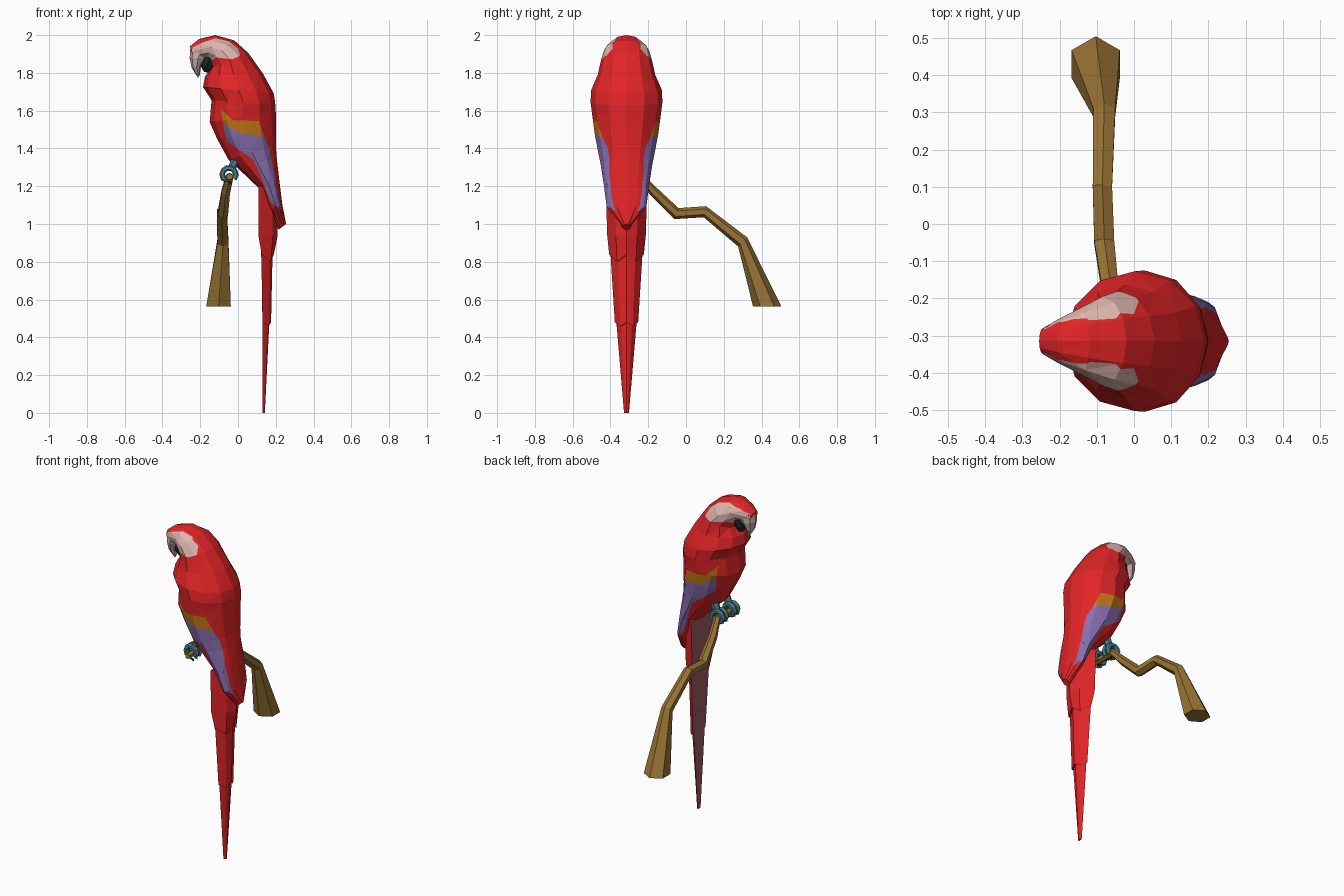
import bpy, bmesh, math
from mathutils import Vector

if "Cube" in bpy.data.objects:
    bpy.data.objects.remove(bpy.data.objects["Cube"])

CY = -0.315  # centre line of the bird


def material(name, *rgb):
    m = bpy.data.materials.new(name)
    m.diffuse_color = (*rgb, 1)
    m.use_nodes = True
    m.node_tree.nodes["Principled BSDF"].inputs["Base Color"].default_value = m.diffuse_color
    return m


RED = material("red feathers", 0.76, 0.018, 0.02)
ORANGE = material("orange band", 0.56, 0.19, 0.008)
PURPLE = material("violet feathers", 0.25, 0.165, 0.44)
PINK = material("pale face", 0.72, 0.46, 0.42)
BONE = material("pale beak", 0.62, 0.46, 0.43)
DARK = material("dark horn", 0.012, 0.025, 0.025)
TEAL = material("blue grey skin", 0.075, 0.22, 0.28)
BROWN = material("brown wood", 0.32, 0.175, 0.035)
MAUVE = material("mauve underside", 0.32, 0.11, 0.13)


def finish(bm, name, mats):
    bmesh.ops.recalc_face_normals(bm, faces=bm.faces)
    me = bpy.data.meshes.new(name)
    bm.to_mesh(me)
    bm.free()
    for m in mats:
        me.materials.append(m)
    ob = bpy.data.objects.new(name, me)
    bpy.context.collection.objects.link(ob)
    return ob


def loft(rings):
    """Skin a list of equal point rings and close both ends."""
    bm = bmesh.new()
    vs = [[bm.verts.new(p) for p in r] for r in rings]
    n = len(vs[0])
    for a, b in zip(vs, vs[1:]):
        for i in range(n):
            j = (i + 1) % n
            bm.faces.new((a[i], a[j], b[j], b[i]))
    bm.faces.new(vs[0])
    bm.faces.new(vs[-1])
    bmesh.ops.recalc_face_normals(bm, faces=bm.faces)
    return bm


def oval(fx, fz, bx, bz, w, n=12, y=CY):
    """Oval from a front point to a back point, half width w."""
    pts = []
    for i in range(n):
        a = 2 * math.pi * i / n
        t = (1 + math.cos(a)) / 2
        pts.append(Vector((fx + (bx - fx) * t, y + w * math.sin(a), fz + (bz - fz) * t)))
    return pts


def inside(poly, x, z):
    hit = False
    for (x1, z1), (x2, z2) in zip(poly, poly[1:] + poly[:1]):
        if (z1 > z) != (z2 > z) and x < (x2 - x1) * (z - z1) / (z2 - z1) + x1:
            hit = not hit
    return hit


def cut_outline(bm, poly):
    """Cut the side outline into the nearby faces."""
    for (x1, z1), (x2, z2) in zip(poly, poly[1:] + poly[:1]):
        lo = min(z for _, z in poly) - 0.02
        hi = max(z for _, z in poly) + 0.02
        fs = [f for f in bm.faces if max(v.co.z for v in f.verts) > lo
              and min(v.co.z for v in f.verts) < hi]
        geom = fs + list({e for f in fs for e in f.edges}) + list({v for f in fs for v in f.verts})
        bmesh.ops.bisect_plane(bm, geom=geom, plane_co=(x1, 0, z1),
                               plane_no=(z2 - z1, 0, x1 - x2), dist=1e-5)


# body, wings and head in one skin, from wing tip to forehead
body = loft([oval(*r) for r in [
    (0.215, 0.97, 0.255, 1.0, 0.02),
    (0.165, 1.08, 0.235, 1.10, 0.105),
    (0.11, 1.19, 0.22, 1.22, 0.12),
    (0.0, 1.295, 0.205, 1.35, 0.138),
    (-0.05, 1.34, 0.20, 1.42, 0.15),
    (-0.11, 1.45, 0.20, 1.50, 0.168),
    (-0.15, 1.54, 0.20, 1.59, 0.18),
    (-0.14, 1.655, 0.198, 1.63, 0.19),
    (-0.185, 1.725, 0.19, 1.69, 0.188),
    (-0.175, 1.78, 0.13, 1.80, 0.152),
    (-0.14, 1.83, 0.055, 1.905, 0.135),
    (-0.15, 1.865, -0.02, 1.972, 0.12),
    (-0.165, 1.875, -0.12, 2.0, 0.09),
    (-0.20, 1.87, -0.205, 1.98, 0.06),
    (-0.235, 1.88, -0.255, 1.94, 0.035)]])
bmesh.ops.triangulate(body, faces=body.faces)
orange = [(-0.09, 1.61), (-0.08, 1.535), (0.0, 1.485), (0.14, 1.46), (0.11, 1.545), (-0.03, 1.55)]
violet = [(-0.08, 1.535), (-0.06, 1.44), (0.08, 1.34), (0.11, 1.28), (0.17, 1.12),
          (0.23, 1.07), (0.165, 1.40), (0.14, 1.46), (0.0, 1.485)]
face = [(-0.24, 1.935), (-0.19, 1.96), (-0.12, 1.983), (-0.05, 1.968), (0.0, 1.93),
        (0.012, 1.89), (-0.03, 1.872), (-0.12, 1.882), (-0.15, 1.855), (-0.26, 1.855)]
patches = [(orange, 1), (violet, 2), (face, 3)]
for poly, _ in patches:
    cut_outline(body, poly)
for f in body.faces:
    c = f.calc_center_median()
    for poly, k in patches:
        if inside(poly, c.x, c.z):
            f.material_index = k
finish(body, "body", [RED, ORANGE, PURPLE, PINK])

# hooked upper beak and dark lower beak
finish(loft([oval(*r, n=8) for r in [
    (-0.252, 1.935, -0.14, 1.92, 0.056),
    (-0.256, 1.88, -0.165, 1.875, 0.05),
    (-0.245, 1.825, -0.195, 1.84, 0.034),
    (-0.212, 1.775, -0.203, 1.785, 0.006)]]), "upper_beak", [BONE])
finish(loft([oval(*r, n=8) for r in [
    (-0.19, 1.885, -0.11, 1.88, 0.056),
    (-0.20, 1.84, -0.13, 1.83, 0.046),
    (-0.18, 1.805, -0.145, 1.80, 0.022)]]), "lower_beak", [DARK])


# layered tail, each layer a shallow roof with a mauve underside
def tail_ring(z, xe, xb, w, dip=0.0):
    xm = xb - 0.25 * (xb - xe)
    return [Vector((xe, CY - w, z)), Vector((xm, CY - w * 0.55, z - dip)), Vector((xb, CY, z)),
            Vector((xm, CY + w * 0.55, z - dip)), Vector((xe, CY + w, z))]


layers = {
    "tail_upper": [(1.2, 0.108, 0.20, 0.11), (0.94, 0.108, 0.21, 0.102), (0.84, 0.125, 0.19, 0.092, 0.04)],
    "tail_middle": [(0.95, 0.118, 0.185, 0.09), (0.80, 0.124, 0.182, 0.082), (0.48, 0.13, 0.175, 0.062, 0.02)],
    "tail_tip": [(0.6, 0.127, 0.168, 0.055), (0.46, 0.13, 0.165, 0.052), (0.0, 0.13, 0.142, 0.013)],
}
for name, rings in layers.items():
    bm = loft([tail_ring(*r) for r in rings])
    for f in bm.faces:
        if f.normal.x < -0.6:
            f.material_index = 1
    finish(bm, name, [RED, MAUVE])

# six sided branch: centre, radius, tilt of the section (0 = upright, 90 = level)
path = [(-0.045, -0.43, 1.25, 0.018, 0), (-0.045, -0.24, 1.25, 0.022, 15),
        (-0.065, -0.17, 1.17, 0.026, 45), (-0.08, -0.05, 1.055, 0.031, 20),
        (-0.085, 0.10, 1.065, 0.03, 12), (-0.08, 0.30, 0.905, 0.034, 45),
        (-0.103, 0.43, 0.563, 0.075, 90)]
rings = []
for x, y, z, r, tilt in path:
    t = math.radians(tilt)
    ring = []
    for i in range(6):
        a = math.radians(60 * i + 30)
        u, v = r * math.cos(a), r * math.sin(a)
        ring.append(Vector((x + u, y + v * math.sin(t), z + v * math.cos(t))))
    rings.append(ring)
finish(loft(rings), "branch", [BROWN])


# feet: toes curled round the branch, each with a dark claw
def toe(name, y):
    rings, n = [], 9
    for k in range(n):
        a = math.radians(-40 + 290 * k / (n - 1))
        d = Vector((math.cos(a), 0, math.sin(a)))
        r = 0.015 if k < n - 1 else 0.009
        c = Vector((-0.048, y, 1.262)) + d * 0.036
        rings.append([c + d * r * math.cos(b) + Vector((0, r * math.sin(b), 0))
                      for b in (math.pi * i / 3 for i in range(6))])
    finish(loft(rings), name, [TEAL])
    finish(loft([oval(-0.065, 1.232, -0.048, 1.215, 0.008, 6, y),
                 oval(-0.033, 1.222, -0.03, 1.205, 0.003, 6, y)]), name + "_claw", [DARK])


for side, s in (("left", -1), ("right", 1)):
    for i in range(2):
        toe(f"{side}_toe_{i + 1}", CY + s * (0.04 + 0.034 * i))
    # short shank up into the belly
    finish(loft([oval(-0.06, 1.28, -0.02, 1.28, 0.022, 6, CY + s * 0.057),
                 oval(-0.03, 1.36, 0.03, 1.36, 0.03, 6, CY + s * 0.057)]), f"{side}_leg", [TEAL])
